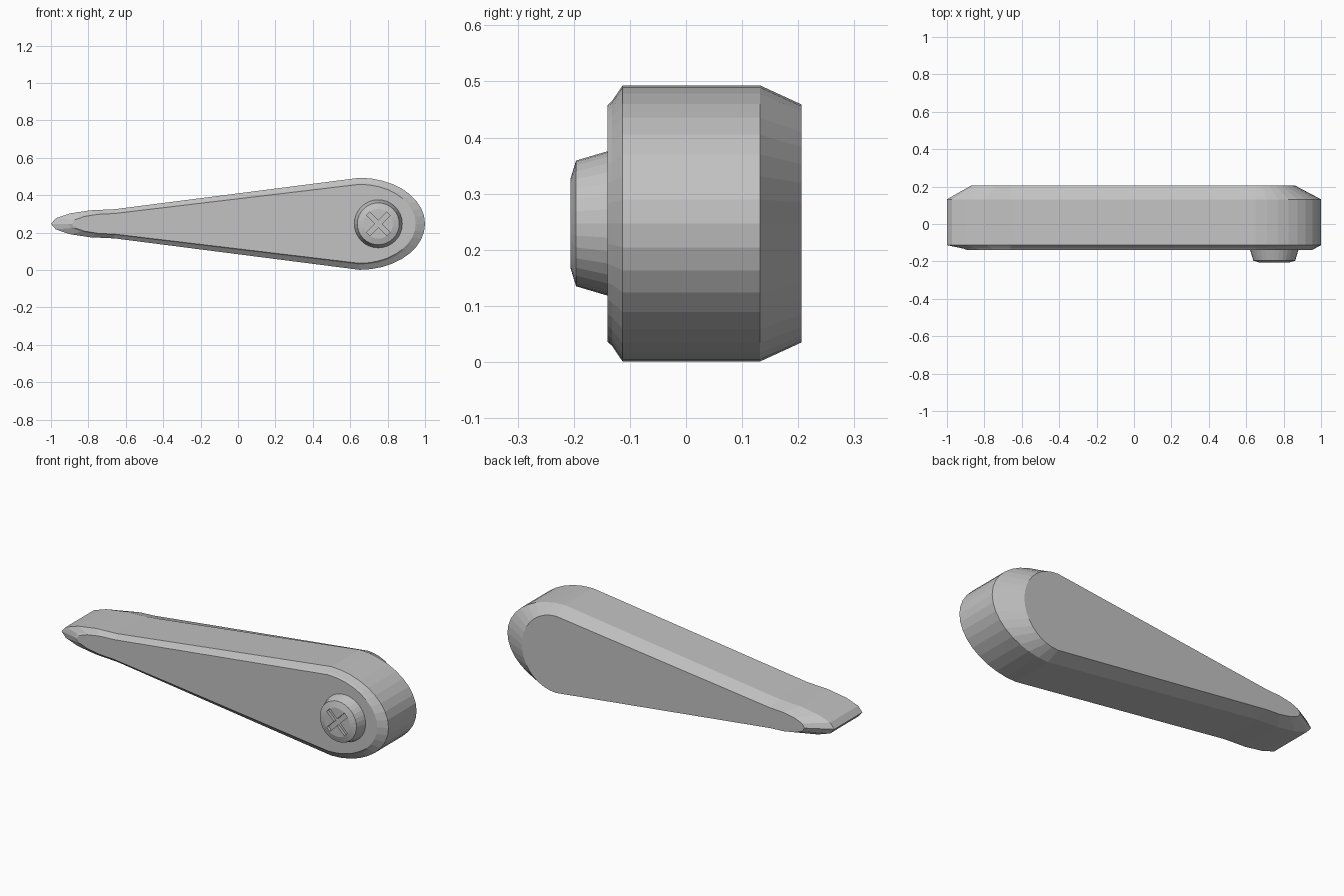
import bpy, bmesh
from math import sin, cos, pi
from mathutils import Matrix

if "Cube" in bpy.data.objects:
    bpy.data.objects.remove(bpy.data.objects["Cube"])

MID_Z = 0.247
grey = bpy.data.materials.new("mid grey")
grey.use_nodes = True
colour = (0.54, 0.54, 0.54, 1)
grey.diffuse_color = colour
grey.node_tree.nodes["Principled BSDF"].inputs["Base Color"].default_value = colour


def finish(name, bm):
    bmesh.ops.recalc_face_normals(bm, faces=bm.faces)
    mesh = bpy.data.meshes.new(name)
    bm.to_mesh(mesh)
    bm.free()
    mesh.materials.append(grey)
    obj = bpy.data.objects.new(name, mesh)
    bpy.context.collection.objects.link(obj)
    return obj


def loft(name, loops):
    """Bridge equal-length closed loops and cap both ends."""
    bm = bmesh.new()
    rings = [[bm.verts.new(p) for p in loop] for loop in loops]
    for a, b in zip(rings, rings[1:]):
        for i in range(len(a)):
            j = (i + 1) % len(a)
            bm.faces.new((a[i], a[j], b[j], b[i]))
    bm.faces.new(rings[0])
    bm.faces.new(rings[-1])
    return finish(name, bm)


def teardrop(y, end_x, half_h, waist_h, tip_x, segments=18):
    """Elliptical wide end, straight taper, then a rounded narrow tip."""
    pivot, waist = 0.65, -0.66
    angles = [pi / 2 - pi * i / segments for i in range(segments + 1)]
    pts = [(pivot + (end_x - pivot) * cos(a), half_h * sin(a)) for a in angles]
    n = 8
    for i in range(n + 1):
        a = -pi / 2 - pi * i / n
        pts.append((waist - (waist - tip_x) * -cos(a), waist_h * sin(a)))
    return [(x, y, MID_Z + z) for x, z in pts]


# Tapered lever body with a small front chamfer and a wide back chamfer
loft("lever_body", [
    teardrop(-0.14, 0.95, 0.211, 0.055, -0.89),
    teardrop(-0.132, 0.965, 0.218, 0.06, -0.91),
    teardrop(-0.113, 1.0, 0.246, 0.078, -1.0),
    teardrop(0.132, 1.0, 0.246, 0.078, -1.0),
    teardrop(0.206, 0.86, 0.212, 0.056, -0.87),
])

# Round screw head on the front of the wide end
KNOB_X, SIDES = 0.75, 32
profile = [(0.13, -0.135), (0.128, -0.142), (0.112, -0.196), (0.079, -0.206)]
head = loft("screw_head", [
    [(KNOB_X + r * cos(2 * pi * i / SIDES), y, MID_Z + r * sin(2 * pi * i / SIDES))
     for i in range(SIDES)]
    for r, y in profile])

# Diagonal cross slot cut into the screw head
for k, angle in enumerate((pi / 4, -pi / 4)):
    bm = bmesh.new()
    place = (Matrix.Translation((KNOB_X, -0.205, MID_Z)) @ Matrix.Rotation(angle, 4, "Y")
             @ Matrix.Diagonal((0.152, 0.03, 0.026, 1)))
    bmesh.ops.create_cube(bm, size=1, matrix=place)
    cutter = finish(f"slot_cutter_{k + 1}", bm)
    cutter.hide_render = True
    cutter.hide_viewport = True
    cutter.display_type = "WIRE"
    cut = head.modifiers.new(f"cross_slot_{k + 1}", "BOOLEAN")
    cut.operation = "DIFFERENCE"
    cut.solver = "EXACT"
    cut.object = cutter
